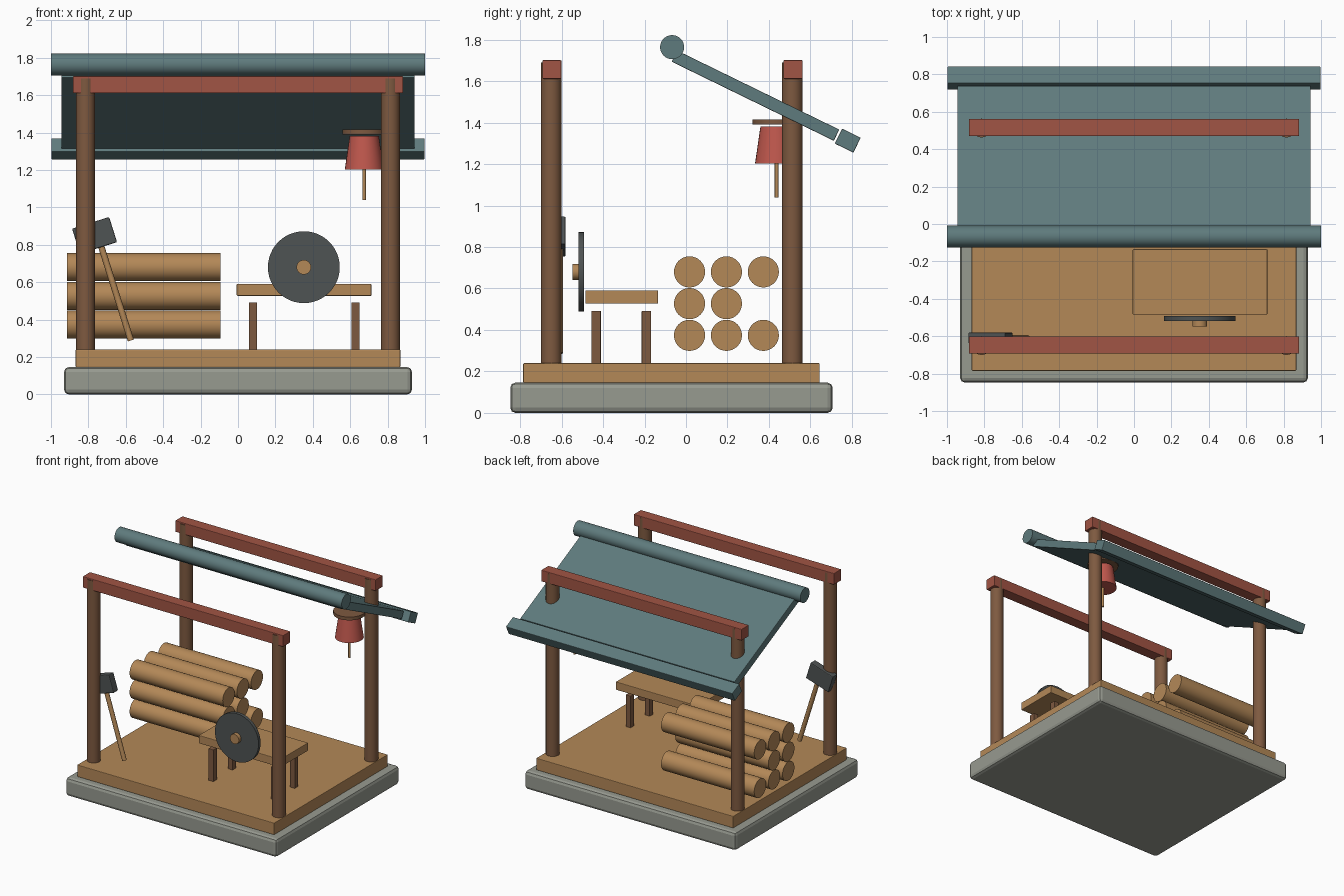
import bpy
from math import radians, pi

if "Cube" in bpy.data.objects:
    bpy.data.objects.remove(bpy.data.objects["Cube"])


def mat(name, r, g, b):
    m = bpy.data.materials.new(name)
    m.diffuse_color = ((r / 255) ** 2.2, (g / 255) ** 2.2, (b / 255) ** 2.2, 1)
    m.use_nodes = True
    m.node_tree.nodes["Principled BSDF"].inputs["Base Color"].default_value = m.diffuse_color
    return m


STONE = mat("stone", 150, 153, 143)
WOOD = mat("light_wood", 178, 135, 88)
POST = mat("dark_wood", 125, 90, 66)
BEAM = mat("red_paint", 160, 85, 70)
ROOF = mat("slate_cloth", 95, 122, 124)
IRON = mat("iron", 80, 84, 84)
LAMP = mat("lantern_red", 190, 88, 78)


def finish(name, m, bevel, segs=2):
    o = bpy.context.object
    o.name = name
    o.data.materials.append(m)
    if bevel:
        b = o.modifiers.new("bevel", "BEVEL")
        b.width, b.segments, b.limit_method = bevel, segs, "ANGLE"
    return o


def box(name, c, size, m, rot=(0, 0, 0), bevel=0.004):
    bpy.ops.mesh.primitive_cube_add(size=1, location=c, rotation=rot)
    o = bpy.context.object
    o.scale = size
    bpy.ops.object.transform_apply(location=False, rotation=False, scale=True)
    return finish(name, m, bevel)


def cyl(name, c, r, length, m, rot=(0, 0, 0), r_top=None, sides=32):
    bpy.ops.mesh.primitive_cone_add(vertices=sides, radius1=r, radius2=r if r_top is None else r_top,
                                    depth=length, location=c, rotation=rot)
    bpy.ops.object.shade_smooth_by_angle(angle=radians(35))
    return finish(name, m, 0)


ALONG_X = (0, pi / 2, 0)
ALONG_Y = (pi / 2, 0, 0)

# Stone plinth and wooden deck
box("stone_base", (0, -0.07, 0.073), (1.86, 1.555, 0.146), STONE, bevel=0.025)
box("deck", (0, -0.07, 0.193), (1.735, 1.43, 0.094), WOOD)

# Posts and cross beams
for side, y in (("front", -0.65), ("back", 0.513)):
    for hand, x in (("left", -0.815), ("right", 0.815)):
        cyl(f"{side}_{hand}_post", (x, y, 0.92), 0.05, 1.54, POST)
    box(f"{side}_beam", (0, y + 0.003, 1.656), (1.765, 0.092, 0.09), BEAM)

# Tilted awning with top roll and lower bar
tilt = (radians(-26), 0, 0)
box("awning_panel", (0, 0.335, 1.53), (1.888, 0.87, 0.06), ROOF, tilt)
box("awning_edge_bar", (0, 0.78, 1.313), (1.994, 0.1, 0.08), ROOF, tilt)
cyl("awning_roll", (0, -0.067, 1.764), 0.058, 2.0, ROOF, ALONG_X)

# Work bench
box("bench_top", (0.353, -0.31, 0.559), (0.72, 0.35, 0.064), WOOD)
for x in (0.08, 0.628):
    for y in (-0.433, -0.191):
        box("bench_leg", (x, y, 0.325), (0.044, 0.046, 0.335), POST)

# Saw wheel
cyl("saw_wheel", (0.352, -0.505, 0.68), 0.192, 0.026, IRON, ALONG_Y, sides=48)
cyl("saw_hub", (0.352, -0.525, 0.68), 0.039, 0.046, WOOD, ALONG_Y)

# Log pile: the middle row is one log short
for row, count in enumerate((3, 2, 3)):
    for i in range(count):
        cyl("log", (-0.504, 0.017 + 0.178 * i, 0.374 + 0.153 * row), 0.075, 0.82, WOOD, ALONG_X)

# Mallet leaning on the front left post
lean = (0, radians(-17.5), 0)
box("mallet_head", (-0.767, -0.61, 0.85), (0.208, 0.058, 0.141), IRON, lean, bevel=0.006)
cyl("mallet_handle", (-0.66, -0.61, 0.565), 0.017, 0.58, WOOD, lean, sides=16)

# Hanging lantern
lx, ly = 0.675, 0.437
cyl("lantern_shade", (lx, ly, 1.292), 0.104, 0.178, LAMP, r_top=0.078)
cyl("lantern_cap", (lx, ly, 1.403), 0.117, 0.026, POST)
cyl("lantern_pull", (lx, ly, 1.14), 0.009, 0.2, WOOD, sides=12)
